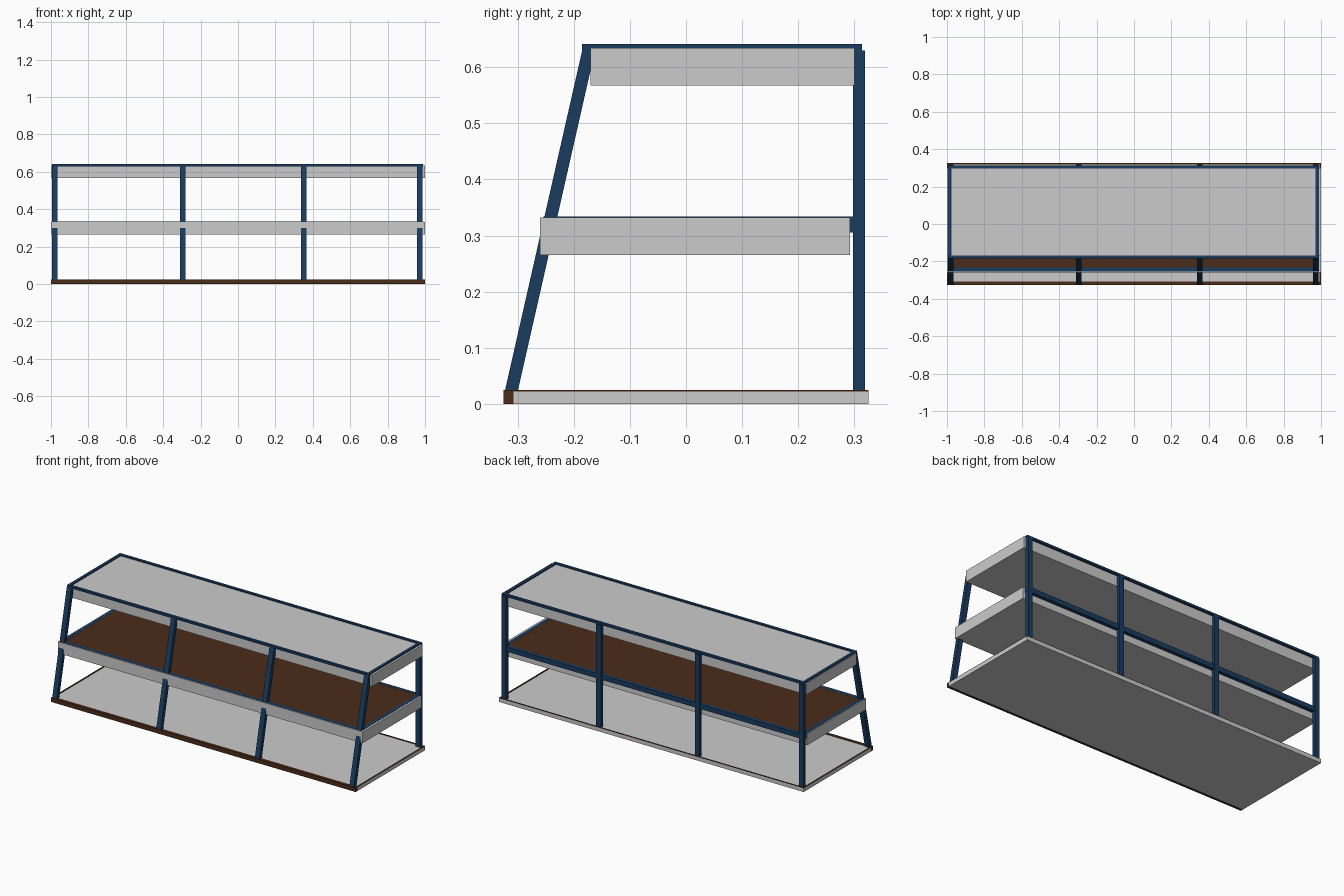
import bpy, bmesh

if "Cube" in bpy.data.objects:
    bpy.data.objects.remove(bpy.data.objects["Cube"])


def material(name, color):
    m = bpy.data.materials.new(name)
    m.diffuse_color = color
    m.use_nodes = True
    m.node_tree.nodes["Principled BSDF"].inputs["Base Color"].default_value = m.diffuse_color
    return m


BLUE = material("blue_steel", (0.01, 0.045, 0.115, 1))
BROWN = material("brown_board", (0.07, 0.025, 0.01, 1))


def prism(name, low, high, mat=None):
    """Solid between two horizontal rectangles (x0, x1, y0, y1, z)."""
    bm = bmesh.new()
    rings = []
    for x0, x1, y0, y1, z in (low, high):
        rings.append([bm.verts.new(p) for p in
                      ((x0, y0, z), (x1, y0, z), (x1, y1, z), (x0, y1, z))])
    a, b = rings
    bm.faces.new(a[::-1])
    bm.faces.new(b)
    for i in range(4):
        j = (i + 1) % 4
        bm.faces.new((a[i], a[j], b[j], b[i]))
    me = bpy.data.meshes.new(name)
    bm.to_mesh(me)
    bm.free()
    ob = bpy.data.objects.new(name, me)
    bpy.context.collection.objects.link(ob)
    if mat:
        me.materials.append(mat)
    return ob


def box(name, x0, x1, y0, y1, z0, z1, mat=None):
    return prism(name, (x0, x1, y0, y1, z0), (x0, x1, y0, y1, z1), mat)


def frame(name, x0, x1, y0, y1, z0, z1, w, mat):
    """Four rails around a rectangle."""
    box(name + "_front_rail", x0, x1, y0, y0 + w, z0, z1, mat)
    box(name + "_back_rail", x0, x1, y1 - w, y1, z0, z1, mat)
    box(name + "_left_rail", x0, x0 + w, y0 + w, y1 - w, z0, z1, mat)
    box(name + "_right_rail", x1 - w, x1, y0 + w, y1 - w, z0, z1, mat)


# base shelf with brown front edge and thin brown rim
box("base_panel", -1, 1, -0.307, 0.325, 0, 0.022)
box("base_front_edge", -1, 1, -0.325, -0.307, 0, 0.025, BROWN)
frame("base_rim", -1, 1, -0.325, 0.325, 0.022, 0.025, 0.008, BROWN)

# middle shelf: grey tray, brown board, blue frame
box("middle_tray", -1, 1, -0.26, 0.292, 0.265, 0.332)
box("middle_board", -0.975, 0.97, -0.236, 0.292, 0.31, 0.333, BROWN)
frame("middle_frame", -0.994, 0.988, -0.254, 0.314, 0.305, 0.3335, 0.021, BLUE)

# top shelf: grey tray and blue frame
box("top_tray", -1, 1, -0.17, 0.3, 0.567, 0.634)
frame("top_frame", -0.994, 0.988, -0.185, 0.314, 0.629, 0.641, 0.017, BLUE)

# slanted front legs and upright back posts
for i, x in enumerate((-0.979, -0.296, 0.351, 0.972), 1):
    a, b = x - 0.015, x + 0.015
    prism(f"front_leg_{i}", (a, b, -0.323, -0.3, 0.022),
          (a, b, -0.185, -0.162, 0.63), BLUE)
    box(f"back_post_{i}", a, b, 0.298, 0.319, 0.022, 0.63, BLUE)
